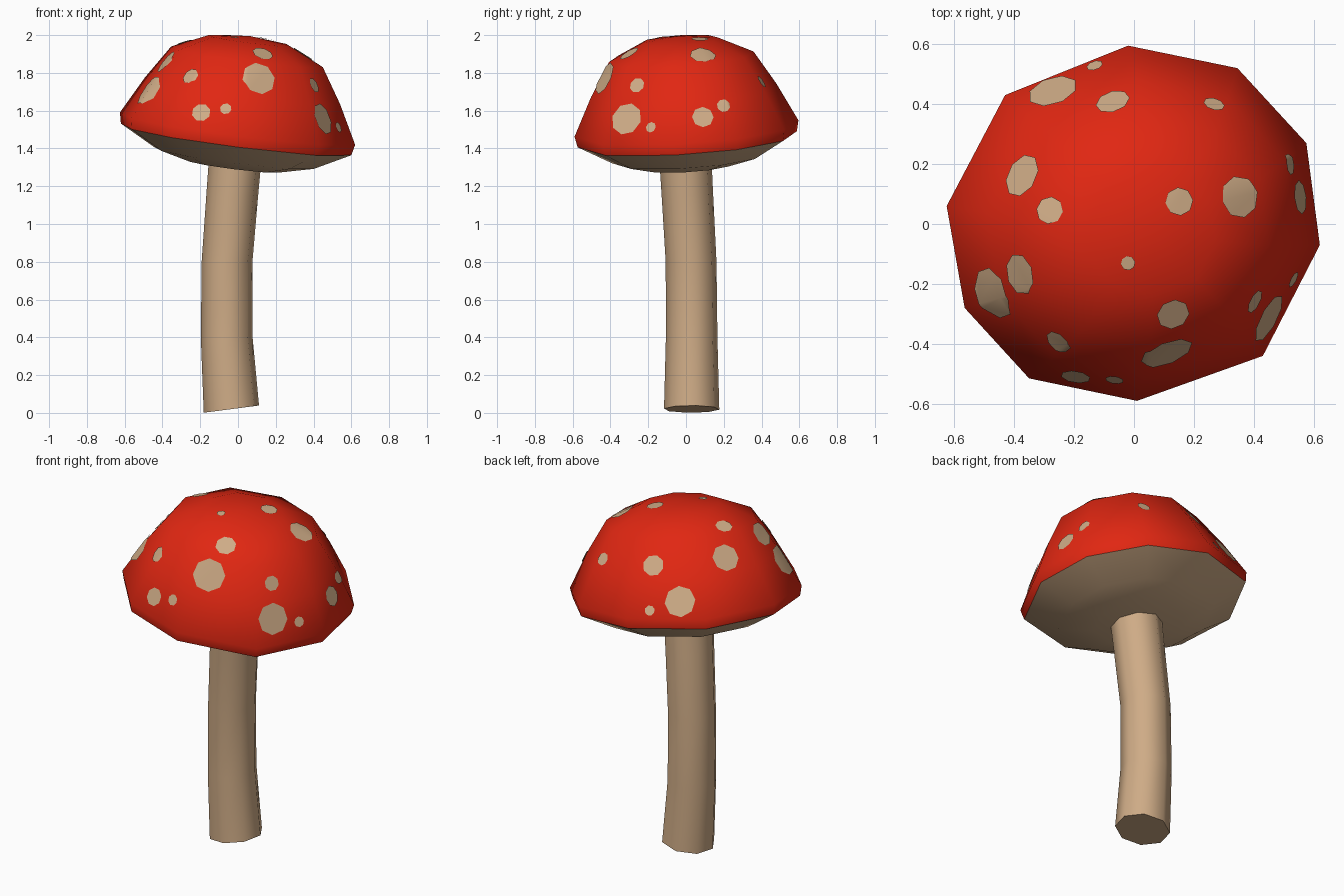
import bpy, bmesh, math
from mathutils import Vector
from mathutils.bvhtree import BVHTree

if "Cube" in bpy.data.objects:
    bpy.data.objects.remove(bpy.data.objects["Cube"])


def material(name, col):
    m = bpy.data.materials.new(name)
    m.diffuse_color = (*col, 1)
    m.use_nodes = True
    m.node_tree.nodes["Principled BSDF"].inputs["Base Color"].default_value = m.diffuse_color
    return m


RED = material("cap red", (0.75, 0.02, 0.006))
TAN = material("tan", (0.62, 0.41, 0.24))


def make_object(name, bm, mat):
    for f in bm.faces:
        f.smooth = True
    me = bpy.data.meshes.new(name)
    bm.to_mesh(me)
    me.materials.append(mat)
    ob = bpy.data.objects.new(name, me)
    bpy.context.collection.objects.link(ob)
    return ob


def loft(rings, close_start=False, close_end=False):
    """Skin between rings of points; optionally fill the ends."""
    bm = bmesh.new()
    vs = [[bm.verts.new(p) for p in r] for r in rings]
    for a, b in zip(vs, vs[1:]):
        if len(b) == 1:
            for i in range(len(a)):
                bm.faces.new((a[i - 1], a[i], b[0]))
        else:
            for i in range(len(a)):
                bm.faces.new((a[i - 1], a[i], b[i], b[i - 1]))
    if close_start:
        bm.faces.new(vs[0][::-1])
    if close_end:
        bm.faces.new(vs[-1])
    bm.normal_update()
    return bm


# Tilted ten-sided cap: outline scaled per ring and moved along a leaning axis
RIM = [(0.62, -0.07), (0.575, 0.27), (0.345, 0.52), (-0.02, 0.595), (-0.43, 0.43),
       (-0.625, 0.06), (-0.565, -0.28), (-0.35, -0.515), (0.01, -0.59), (0.43, -0.44)]
CENTRE = Vector((0, 0, 1.505))
AXIS = Vector((0.13, -0.07, 1))


def cap_ring(f, h):
    if f == 0:
        return [CENTRE + AXIS * h]
    return [CENTRE + AXIS * h + Vector((x, y, -0.13 * x + 0.07 * y)) * f for x, y in RIM]


cap = loft([cap_ring(f, h) for f, h in
            [(0.98, -0.057), (1, 0), (0.83, 0.2), (0.645, 0.38), (0.34, 0.467), (0, 0.49)]])
make_object("cap", cap, RED)

# Underside of the cap
under = loft([cap_ring(f, h) for f, h in
              [(0.98, -0.057), (0.68, -0.155), (0.4, -0.198), (0, -0.205)]])
bmesh.ops.reverse_faces(under, faces=under.faces[:])
make_object("cap_underside", under, TAN)

# Bent eight-sided stem with a slanted foot
stem_rings = []
for cx, cy, z, r, slant in [(-0.035, 0.03, 0.02, 0.148, 0.13), (-0.06, 0.03, 0.4, 0.138, 0.06),
                            (-0.058, 0.027, 0.8, 0.136, 0), (-0.03, 0.007, 1.16, 0.138, -0.08),
                            (-0.012, -0.005, 1.38, 0.14, -0.13)]:
    ring = []
    for i in range(8):
        a = math.tau * i / 8 + 0.15
        dx, dy = r * math.cos(a), r * math.sin(a)
        ring.append(Vector((cx + dx, cy + dy, z + slant * dx)))
    stem_rings.append(ring)
stem = make_object("stem", loft(stem_rings, True, True), TAN)
bpy.context.view_layer.objects.active = stem
stem.select_set(True)
bpy.ops.object.shade_smooth_by_angle(angle=math.radians(60))

# Spots: thin plates cut out of a copy of the cap skin (x, y, z or None, radius)
SPOTS = [(-0.27, 0.44, None, 0.085), (-0.13, 0.525, None, 0.028), (-0.07, 0.405, None, 0.058),
         (0.27, 0.41, 1.76, 0.036), (-0.37, 0.16, None, 0.075), (-0.28, 0.045, None, 0.046),
         (0.15, 0.075, None, 0.047), (0.35, 0.09, 1.89, 0.07), (0.53, 0.2, 1.63, 0.036),
         (0.565, 0.09, 1.57, 0.057), (-0.02, -0.13, None, 0.024), (-0.37, -0.165, 1.85, 0.07),
         (-0.465, -0.23, 1.7, 0.09), (-0.24, -0.38, 1.77, 0.046), (-0.195, -0.51, 1.59, 0.05),
         (-0.065, -0.52, 1.61, 0.031), (0.13, -0.3, 1.9, 0.056), (0.11, -0.43, 1.77, 0.09),
         (0.405, -0.26, 1.735, 0.042), (0.46, -0.32, 1.56, 0.087), (0.54, -0.19, 1.515, 0.029)]
tree = BVHTree.FromBMesh(cap)
spots = bmesh.new()
for k, (x, y, z, r) in enumerate(SPOTS):
    if z is None:
        p, n, _, _ = tree.ray_cast(Vector((x, y, 3)), Vector((0, 0, -1)))
    else:
        p, n, _, _ = tree.find_nearest(Vector((x, y, z)))
    if n.dot(p - CENTRE) < 0:
        n = -n
    u = n.orthogonal().normalized()
    v = n.cross(u)
    piece = cap.copy()
    for i in range(8):
        a = math.tau * i / 8 + k
        d = u * math.cos(a) + v * math.sin(a)
        bmesh.ops.bisect_plane(piece, geom=piece.verts[:] + piece.edges[:] + piece.faces[:],
                               plane_co=p + d * r * 0.93, plane_no=d, clear_outer=True)
    far = [f for f in piece.faces if (f.calc_center_median() - p).length > 1.6 * r]
    bmesh.ops.delete(piece, geom=far, context='FACES')
    bmesh.ops.translate(piece, verts=piece.verts[:], vec=n * 0.005)
    me = bpy.data.meshes.new("spot_piece")
    piece.to_mesh(me)
    spots.from_mesh(me)
    bpy.data.meshes.remove(me)
    piece.free()
make_object("cap_spots", spots, TAN)
